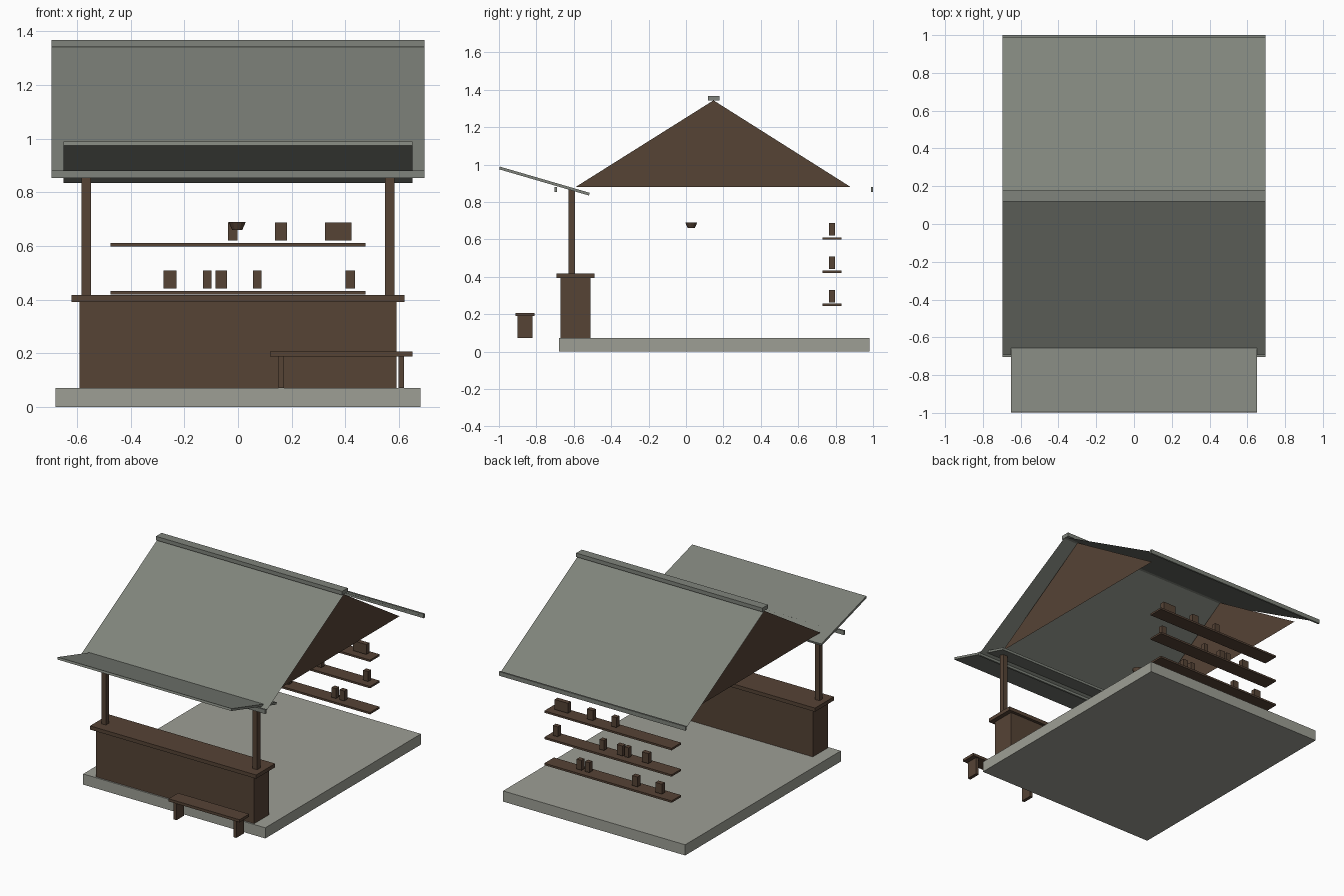
import bpy, bmesh, math
from mathutils import Matrix

if "Cube" in bpy.data.objects:
    bpy.data.objects.remove(bpy.data.objects["Cube"], do_unlink=True)


def material(name, rgb):
    m = bpy.data.materials.new(name)
    m.use_nodes = True
    m.diffuse_color = (*rgb, 1)
    m.node_tree.nodes["Principled BSDF"].inputs["Base Color"].default_value = (*rgb, 1)
    return m


STONE = material("pale stone", (0.34, 0.345, 0.30))
ROOF = material("roof grey", (0.215, 0.23, 0.20))
WOOD = material("dark wood", (0.092, 0.056, 0.036))


def finish(name, bm, mat):
    mesh = bpy.data.meshes.new(name)
    bm.to_mesh(mesh)
    bm.free()
    mesh.materials.append(mat)
    ob = bpy.data.objects.new(name, mesh)
    bpy.context.collection.objects.link(ob)
    return ob


def box(name, xs, ys, zs, mat):
    """Box spanning the given ranges, with its origin at its centre."""
    spans = (xs, ys, zs)
    bm = bmesh.new()
    bmesh.ops.create_cube(bm, size=1)
    bmesh.ops.scale(bm, vec=[b - a for a, b in spans], verts=bm.verts)
    ob = finish(name, bm, mat)
    ob.location = [(a + b) / 2 for a, b in spans]
    return ob


def sheet(name, points, mat):
    bm = bmesh.new()
    bm.faces.new([bm.verts.new(p) for p in points])
    return finish(name, bm, mat)


# Floor slab and counter
box("floor_slab", (-0.68, 0.68), (-0.68, 0.98), (0, 0.072), STONE)
box("counter_body", (-0.59, 0.59), (-0.67, -0.51), (0.072, 0.392), WOOD)
box("counter_top", (-0.62, 0.62), (-0.692, -0.49), (0.392, 0.417), WOOD)

# Posts and gable triangles, one on each side
APEX_Y, APEX_Z, HALF = 0.147, 1.346, 0.695
for side, s in (("left", 1), ("right", -1)):
    x = s * 0.565
    box(side + "_post", (x - 0.017, x + 0.017), (-0.627, -0.593), (0.417, 0.87), WOOD)
    g = s * 0.59
    tri = [(g, -0.59, 0.88), (g, 0.88, 0.88), (g, APEX_Y, APEX_Z - 0.003)]
    sheet(side + "_gable", tri[::s], WOOD)

# Roof slopes with eave boards
for side, s, eave in (("front", 1, -0.697), ("back", -1, 0.994)):
    quad = [(-HALF, eave, 0.866), (HALF, eave, 0.866),
            (HALF, APEX_Y, APEX_Z), (-HALF, APEX_Y, APEX_Z)]
    sheet(side + "_roof_slope", quad[::s], ROOF)
    box(side + "_eave_board", (-HALF, HALF), (eave - 0.006, eave + 0.006), (0.853, 0.881), ROOF)
box("ridge_cap", (-HALF, HALF), (0.118, 0.178), (1.341, 1.367), ROOF)

# Tilted awning over the counter
awning = box("awning", (-0.65, 0.65), (-1.007, -0.507), (0.904, 0.919), ROOF)
awning.rotation_euler.x = -math.atan2(0.14, 0.48)

# Bench
box("bench_seat", (0.12, 0.65), (-0.912, -0.81), (0.189, 0.207), WOOD)
for side, x in (("right", 0.161), ("left", 0.608)):
    box(side + "_bench_leg", (x - 0.011, x + 0.011), (-0.902, -0.82), (0.072, 0.189), WOOD)

# Shelves, each with its jars given as (centre x, width)
shelves = {
    "bottom": (0.257, 0.263, [(0.24, 0.036), (0.18, 0.032), (-0.176, 0.04), (-0.354, 0.047)]),
    "middle": (0.433, 0.442, [(-0.253, 0.049), (-0.114, 0.031), (-0.063, 0.043),
                              (0.071, 0.032), (0.418, 0.037)]),
    "top": (0.611, 0.621, [(-0.02, 0.035), (0.16, 0.046), (0.345, 0.042), (0.394, 0.057)]),
}
for level, (z, base, jars) in shelves.items():
    box(level + "_shelf", (-0.475, 0.475), (0.73, 0.832), (z - 0.013, z), WOOD)
    for i, (x, w) in enumerate(jars):
        box(f"{level}_jar_{i + 1}", (x - w / 2, x + w / 2), (0.765, 0.797), (base, base + 0.067), WOOD)

# Hanging lamp, wider at the top
bm = bmesh.new()
bmesh.ops.create_cone(bm, cap_ends=True, segments=12, radius1=0.019, radius2=0.032, depth=0.029,
                      matrix=Matrix.Translation((-0.003, 0.028, 0.675)))
finish("hanging_lamp", bm, WOOD)
